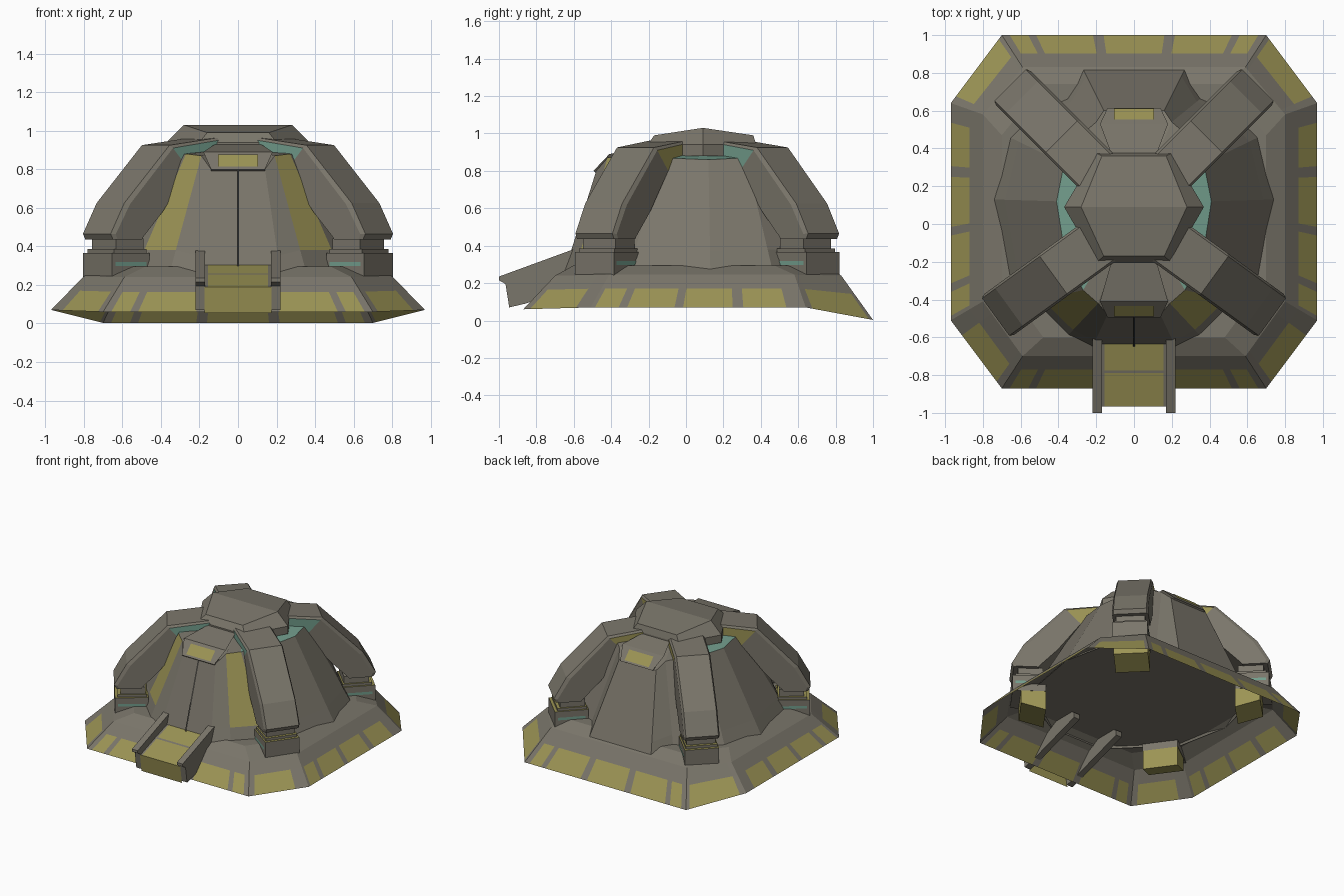
import bpy, bmesh, math
from mathutils import Vector

if "Cube" in bpy.data.objects:
    bpy.data.objects.remove(bpy.data.objects["Cube"])


def material(name, rgb):
    m = bpy.data.materials.new(name)
    m.diffuse_color = (*rgb, 1)
    m.use_nodes = True
    m.node_tree.nodes["Principled BSDF"].inputs["Base Color"].default_value = m.diffuse_color
    return m


MATS = [material("stone_grey", (0.195, 0.18, 0.145)), material("olive_paint", (0.33, 0.295, 0.09)),
        material("teal_paint", (0.17, 0.34, 0.265)), material("dark_gap", (0.05, 0.047, 0.04))]
GREY, OLIVE, TEAL, DARK = range(4)


def build(name, polys):
    """polys: list of (points, material index); shared corners are welded."""
    bm = bmesh.new()
    for pts, mat in polys:
        f = bm.faces.new([bm.verts.new(p) for p in pts])
        f.material_index = mat
    bmesh.ops.remove_doubles(bm, verts=bm.verts, dist=0.0005)
    bmesh.ops.recalc_face_normals(bm, faces=bm.faces)
    me = bpy.data.meshes.new(name)
    bm.to_mesh(me)
    bm.free()
    for m in MATS:
        me.materials.append(m)
    ob = bpy.data.objects.new(name, me)
    bpy.context.collection.objects.link(ob)
    return ob


def mirrored(half):
    """Close a right-hand outline (front to back) with its mirror image."""
    return [Vector(p) for p in half] + [Vector((-p[0], p[1], p[2])) for p in reversed(half)]


def prism(a, b, sides=GREY, cap_a=None, cap_b=None):
    """Solid between two matching outlines."""
    n = len(a)
    polys = [([a[i], a[(i + 1) % n], b[(i + 1) % n], b[i]], sides) for i in range(n)]
    return polys + [(a, sides if cap_a is None else cap_a), (b, sides if cap_b is None else cap_b)]


# Skirt: octagonal slope with painted rim patches, closed by a flat deck
rim = mirrored([(.70, -.87, .06), (.97, -.51, .07), (.97, .64, .07), (.70, 1.0, .003)])
shoulder = mirrored([(.59, -.70, .24), (.80, -.41, .245), (.80, .58, .245), (.59, .83, .24)])
inner = mirrored([(.48, -.60, .295), (.70, -.30, .295), (.70, .47, .295), (.48, .74, .295)])
diag, side = [(.06, .9)], [(.02, .13), (.17, .39), (.43, .66), (.71, .91)]
fdiag = [(.10, .78)]
sym = [(.03, .10), (.13, .345), (.385, .615), (.655, .87), (.90, .97)]
flip = lambda spans: [(1 - b, 1 - a) for a, b in spans[::-1]]
patches = [fdiag, side, flip(diag), sym, diag, flip(side), flip(fdiag), sym]
polys = [(inner, GREY)]
for i in range(8):
    j = (i + 1) % 8
    lo = lambda u: rim[i].lerp(rim[j], u)
    sh = lambda u: shoulder[i].lerp(shoulder[j], u)
    hi = lambda u: lo(u).lerp(sh(u), .58)
    cuts = [0] + [u for ab in patches[i] for u in ab] + [1]
    for k in range(len(cuts) - 1):
        a, b = cuts[k], cuts[k + 1]
        polys.append(([lo(a), lo(b), hi(b), hi(a)], OLIVE if k % 2 else GREY))
        polys.append(([hi(a), hi(b), sh(b), sh(a)], GREY))
    polys.append(([shoulder[i], shoulder[j], inner[j], inner[i]], GREY))
build("skirt", polys)

# Dome wall with door bay at the front and a sloped panel at the back
base = mirrored([(.22, -.65, .26), (.35, -.59, .28), (.53, -.41, .28), (.66, -.30, .28), (.74, .13, .275),
                 (.66, .46, .28), (.52, .60, .27), (.36, .67, .26), (.27, .82, .235)])
top = mirrored([(.14, -.48, .80), (.19, -.42, .87), (.27, -.35, .88), (.37, -.13, .87), (.41, .12, .86),
                (.37, .32, .87), (.27, .48, .88), (.20, .54, .86), (.16, .60, .80)])
n = len(base)
mid = Vector((0, .09, .96))
roof = [p.lerp(mid, .4) for p in top]
for p in roof:
    p.z = .895
polys = []
for i in range(n):
    j = (i + 1) % n
    b0, b1 = base[i].lerp(top[i], .17), base[j].lerp(top[j], .17)
    wing = i in (1, n - 3)
    polys.append(([base[i], base[j], b1, b0], GREY))
    polys.append(([b0, b1, top[j], top[i]], OLIVE if wing else GREY))
    cx = abs(top[i].x + top[j].x) / 2
    polys.append(([top[i], top[j], roof[j], roof[i]], TEAL if cx > .3 else GREY))
polys.append((roof, GREY))
build("dome", polys)

# Hoods over the front and back panels, each with a painted plate
for name, ys in (("front", (-.20, -.41, -.495, -.47)), ("back", (.37, .53, .615, .58))):
    prof = [(ys[0], .93, .12), (ys[1], .89, .18), (ys[2], .80, .14), (ys[3], .78, .14)]
    L = [Vector((-w, y, z)) for y, z, w in prof]
    R = [Vector((w, y, z)) for y, z, w in prof]
    build(name + "_hood", prism(L, R))
    s = .006 if ys[0] > 0 else -.006
    a, b = Vector((0, ys[1] + s, .894)), Vector((0, ys[2] + s, .804))
    p, q = a.lerp(b, .2), a.lerp(b, .88)
    dx = Vector((.105, 0, 0))
    build(name + "_hood_paint", [([p - dx, p + dx, q + dx, q - dx], OLIVE)])

# Door seam
build("door_seam", [([(-.006, -.488, .80), (.006, -.488, .80), (.006, -.654, .28), (-.006, -.654, .28)], DARK)])

# Roof cap: hexagon with a shallow ridge, standing on the roof
foot = mirrored([(.20, -.205, .88), (.37, .09, .88), (.20, .375, .88)])
lower = mirrored([(.20, -.205, .94), (.37, .09, .94), (.20, .375, .94)])
upper = mirrored([(.16, -.17, .99), (.28, .09, 1.03), (.17, .36, .99)])
polys = prism(foot, lower)[:-1] + prism(lower, upper)[:-2]
polys += [([upper[0], upper[1], upper[4], upper[5]], GREY), ([upper[1], upper[2], upper[3], upper[4]], GREY)]
build("roof_cap", polys)

# Four buttress arms with neck and foot
OUT = [(.20, .965), (.51, .925), (.79, .625), (.875, .465), (.86, .435)]
INN = [(.20, .86), (.40, .80), (.56, .58), (.68, .45), (.69, .435)]


def buttress(name, oy, angle, mx, half, stretch, first, second):
    c, s = math.cos(angle), math.sin(angle)

    def P(r, w, z):
        r *= stretch
        return Vector((mx * (r * c - w * s), oy + r * s + w * c, z))

    def block(r0, r1, w, z0, z1, drop=0):
        bot = [P(r0, -w, z0 - drop), P(r1, -w, z0), P(r1, w, z0), P(r0, w, z0 - drop)]
        return bot, [P(r0, -w, z1), P(r1, -w, z1), P(r1, w, z1), P(r0, w, z1)]

    rings = []
    for (ro, zo), (ri, zi) in zip(OUT, INN):
        rm, zm = ro + (ri - ro) * .12, zo + (zi - zo) * .12
        rings.append([P(ro, -half + .012, zo), P(ro, half - .012, zo), P(rm, half, zm),
                      P(ri, half, zi), P(ri, -half, zi), P(rm, -half, zm)])
    polys = [(rings[0], GREY), (rings[-1], GREY)]
    for k in range(len(rings) - 1):
        for i in range(6):
            j = (i + 1) % 6
            m = GREY
            if k == 0 and i in (2, 4):
                m = first if i == 4 else second
            polys.append(([rings[k][i], rings[k][j], rings[k + 1][j], rings[k + 1][i]], m))
    build(name + "_arm", polys)
    build(name + "_neck", prism(*block(.66, .83, half * .80, .36, .44)))
    build(name + "_foot_collar", prism(*block(.65, .85, half * .88, .34, .385), GREY, GREY, OLIVE))
    build(name + "_foot", prism(*block(.64, .87, half * .96, .24, .365), GREY, GREY, OLIVE))
    build(name + "_foot_base", prism(*block(.64, .81, half * .95, .14, .24, .05), OLIVE))
    # teal stripe plates on both foot flanks
    for k in (-1, 1):
        w = k * (half * .96 + .003)
        build(name + "_foot_stripe", [([P(.66, w, .298), P(.85, w, .298), P(.85, w, .318), P(.66, w, .318)], TEAL)])


for mx, sd in ((1, "right"), (-1, "left")):
    buttress("front_" + sd, .04, math.radians(-36), mx, .134, 1.035, TEAL, OLIVE)
    buttress("back_" + sd, .08, math.radians(45), mx, .129, 1.06, TEAL, OLIVE)

# Entrance ramp: painted deck, front lip and two side rails
deck = [(-.60, .315), (-.78, .255), (-.965, .19), (-.945, .055)]
polys = []
for k in range(3):
    (y0, z0), (y1, z1) = deck[k], deck[k + 1]
    xs = [-.175, -.155, .155, .175] if k < 2 else [-.175, -.07, .07, .175]
    for i in range(3):
        m = OLIVE if i == 1 or k == 2 else GREY
        polys.append(([(xs[i], y0, z0), (xs[i + 1], y0, z0), (xs[i + 1], y1, z1), (xs[i], y1, z1)], m))
build("ramp_deck", polys)
build("ramp_joint", [([(-.155, -.775, .259), (.155, -.775, .259), (.155, -.79, .254), (-.155, -.79, .254)], GREY)])
rail = [(-.59, .385), (-1.0, .235), (-1.0, .215), (-.965, .195), (-.945, .07), (-.86, .09), (-.40, .24), (-.40, .28)]
for mx, sd in ((1, "right"), (-1, "left")):
    a = [Vector((mx * .17, y, z)) for y, z in rail]
    b = [Vector((mx * .22, y, z)) for y, z in rail]
    build("ramp_rail_" + sd, prism(a, b))
